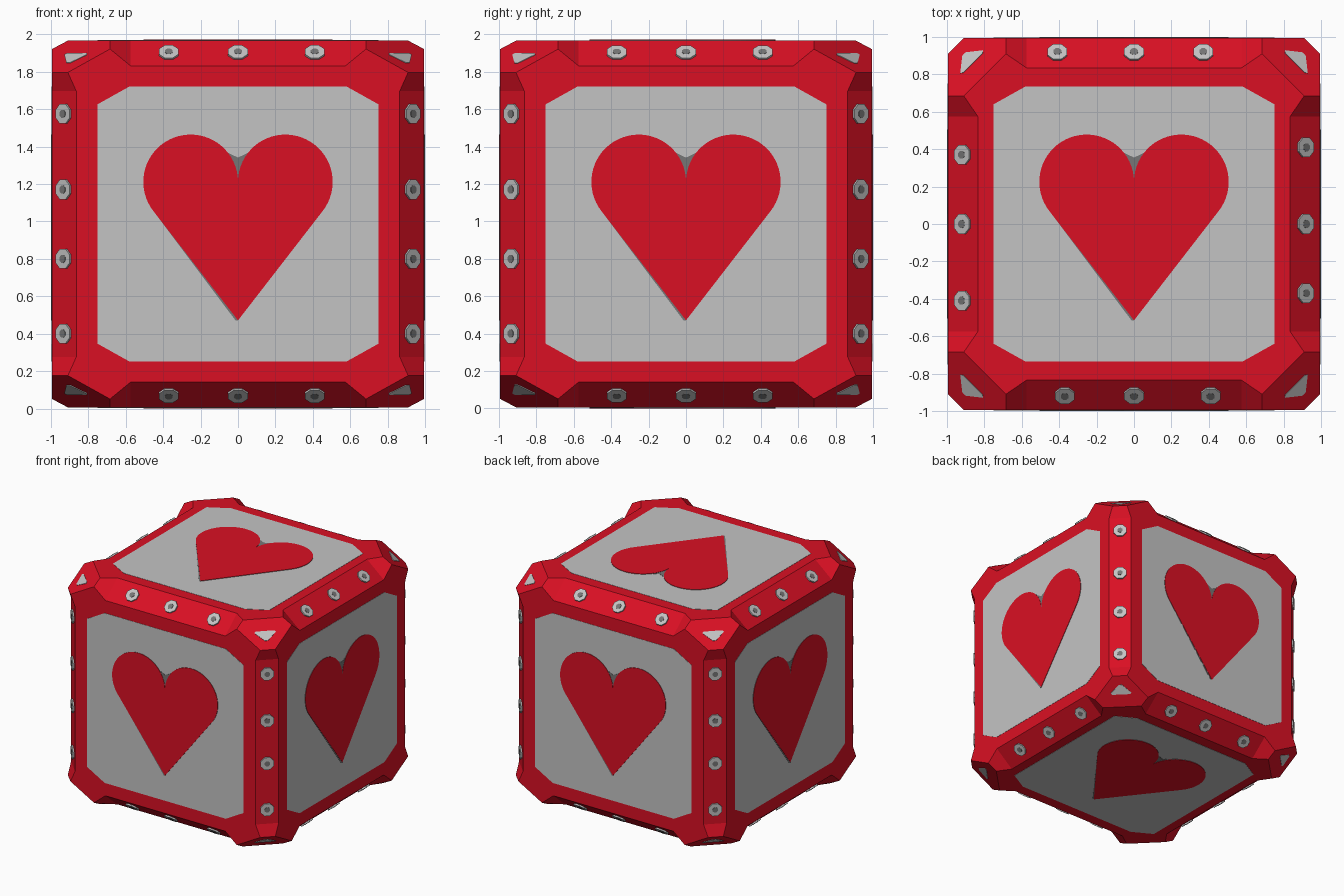
import bpy, bmesh, math
from mathutils import Vector, Matrix

if "Cube" in bpy.data.objects:
    bpy.data.objects.remove(bpy.data.objects["Cube"])

H = Vector((0.994, 0.994, 0.980))   # half size of the body
CZ = 0.986                          # height of the centre


def material(name, col):
    m = bpy.data.materials.new(name)
    m.diffuse_color = (*col, 1)
    m.use_nodes = True
    m.node_tree.nodes["Principled BSDF"].inputs["Base Color"].default_value = m.diffuse_color
    return m


RED = material("red", (0.70, 0.005, 0.017))
GREY = material("light grey", (0.55, 0.55, 0.55))
DARK = material("dark grey", (0.18, 0.18, 0.18))


def finish(bm, name, mat):
    bmesh.ops.remove_doubles(bm, verts=bm.verts, dist=1e-5)
    bmesh.ops.recalc_face_normals(bm, faces=bm.faces)
    me = bpy.data.meshes.new(name)
    bm.to_mesh(me)
    bm.free()
    me.materials.append(mat)
    ob = bpy.data.objects.new(name, me)
    ob.location.z = CZ
    bpy.context.collection.objects.link(ob)


def face(bm, pts):
    bm.faces.new([bm.verts.new(p) for p in pts])


def prism(bm, pts, n, low, high):
    """Prism over a flat outline, from low to high along n."""
    a = [bm.verts.new(p + n * low) for p in pts]
    b = [bm.verts.new(p + n * high) for p in pts]
    bm.faces.new(a)
    bm.faces.new(b)
    for i in range(len(a)):
        j = (i + 1) % len(a)
        bm.faces.new((a[i], a[j], b[j], b[i]))


# Body: distances from the box corner inward, on front (y=0) and top (z=0)
V, A, B, E = (.13, 0, .27), (.085, 0, .17), (.31, 0, .045), (.42, 0, .135)
T1, T2 = (.42, .16, 0), (.31, .085, 0)


def swap(p):
    return (p[1], p[0], p[2])


signs = [(x, y, z) for x in (-1, 1) for y in (-1, 1) for z in (-1, 1)]


def at(s, p):
    return Vector([s[i] * (H[i] - p[i]) for i in range(3)])


bm = bmesh.new()
every = []
for s in signs:
    # raised corner plate and the three slopes down to the edge bars
    for quad in ((A, B, T2, swap(T2), swap(B), swap(A)), (A, V, swap(V), swap(A)),
                 (B, E, T1, T2), (swap(B), swap(E), swap(T1), swap(T2))):
        face(bm, [at(s, p) for p in quad])
    every += [at(s, f(p)) for p in (V, A, B, E, T1, T2) for f in (tuple, swap)]
    # edge bars, each made once from its negative end
    for axis, p, q in ((0, E, T1), (1, swap(E), swap(T1)), (2, V, swap(V))):
        if s[axis] < 0:
            o = list(s)
            o[axis] = 1
            face(bm, [at(s, p), at(s, q), at(o, q), at(o, p)])
# six flat sides
for axis in range(3):
    i, j = [k for k in range(3) if k != axis]
    for sg in (-1, 1):
        ring = [p for p in every if abs(p[axis] - sg * H[axis]) < 1e-5]
        face(bm, sorted(ring, key=lambda p: math.atan2(p[j], p[i])))
finish(bm, "cube_body", RED)

# Heart outline: two tangent circles running into a tip
R, CY, TIP = 0.253, 0.225, -0.515
lobe = [(R + R * math.cos(math.radians(a)), CY + R * math.sin(math.radians(a)))
        for a in range(-38, 181, 6)]
heart = [(0, TIP)] + lobe + [(0, CY)] + [(-x, y) for x, y in reversed(lobe)]
# dark backing: shifted lower-left side and a filled notch
left = [(-x - .022, y - .006) if y < 0.06 else (-x, y) for x, y in reversed(lobe) if x > .05]
under = ([(-.012, TIP - .002), (0, TIP)] + [p for p in lobe if p[0] > .05]
         + [(0, .355)] + left)
panel = [(.75, .64), (.58, .735), (-.58, .735), (-.75, .64),
         (-.75, -.64), (-.58, -.735), (.58, -.735), (.75, -.64)]

X, Y, Z = Vector((1, 0, 0)), Vector((0, 1, 0)), Vector((0, 0, 1))
sides = [(-Y, Z), (X, Z), (Y, Z), (-X, Z), (Z, Y), (-Z, Y)]
for name, outline, high, mat in (("face_panels", panel, .002, GREY),
                                 ("heart_backing", under, .004, DARK),
                                 ("hearts", heart, .006, RED)):
    bm = bmesh.new()
    for n, up in sides:
        r = up.cross(n)
        base = n * abs(n.dot(H))
        prism(bm, [base + r * x + up * y for x, y in outline], n, -.001, high)
    finish(bm, name, mat)

# Bolts on the edge bars, repeated by quarter turns
spots = []
for k in range(4):
    turn = Matrix.Rotation(k * math.pi / 2, 3, 'Z')
    for t in (-.37, 0, .41):
        for sz in (-1, 1):
            spots.append((turn @ Vector((t, -(H.y - .08), sz * (H.z - .0675))),
                          turn @ Vector((0, -1 / .16, sz / .135)).normalized(), turn @ X))
    for z in (.40, .80, 1.17, 1.575):
        spots.append((turn @ Vector((H.x - .065, -(H.y - .065), z - CZ)),
                      turn @ Vector((1, -1, 0)).normalized(), Z))
for name, rad, high, mat in (("bolts", .057, .012, GREY), ("bolt_centres", .023, .014, DARK)):
    bm = bmesh.new()
    for p, n, r in spots:
        u = n.cross(r)
        ring = [p + (r * math.cos(a) + u * math.sin(a)) * rad
                for a in [(i + .5) * math.pi / 4 for i in range(8)]]
        prism(bm, ring, n, -.002, high)
    finish(bm, name, mat)

# Blunt triangles on the corner plates
tri = [Vector((x, y, .217 - .55 * (x + y))) for x, y in ((.205, .065), (.065, .205), (.08, .08))]
blunt = []
for i in range(3):
    blunt += [tri[i].lerp(tri[i - 1], .13), tri[i].lerp(tri[(i + 1) % 3], .13)]
bm = bmesh.new()
for s in signs:
    n = Vector((.55 * s[0], .55 * s[1], s[2])).normalized()
    prism(bm, [at(s, p) for p in blunt], n, -.002, .004)
finish(bm, "corner_triangles", GREY)
